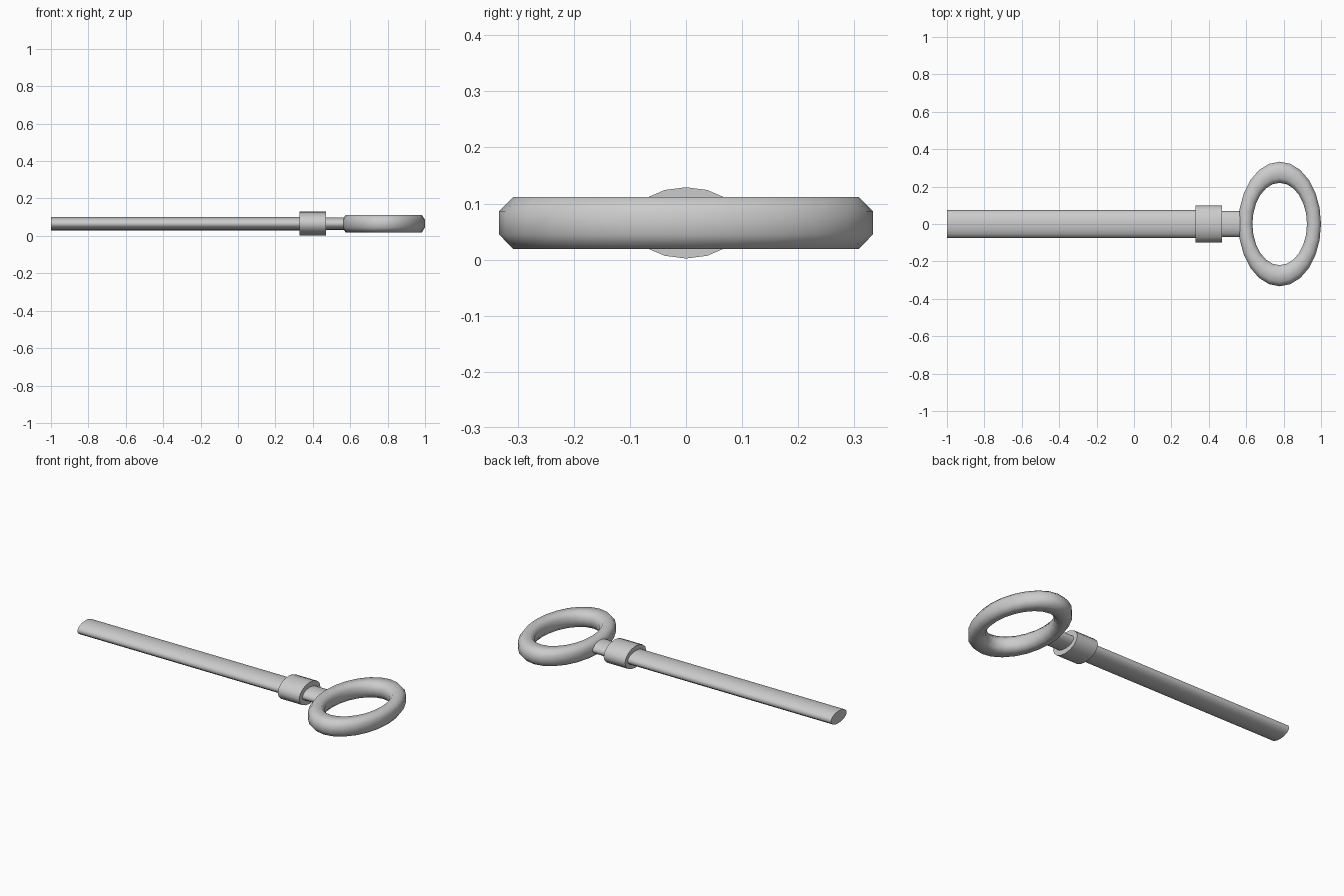
import bpy, math

if "Cube" in bpy.data.objects:
    bpy.data.objects.remove(bpy.data.objects["Cube"])

ZC = 0.0655  # height of the common axis


def rod(name, x0, x1, half_y, half_z, sides=16):
    """Flattened cylinder lying along x."""
    bpy.ops.mesh.primitive_cylinder_add(
        vertices=sides, radius=1, depth=x1 - x0, end_fill_type='NGON',
        location=((x0 + x1) / 2, 0, ZC), rotation=(0, math.pi / 2, 0))
    ob = bpy.context.object
    ob.name = name
    ob.scale = (half_z, half_y, 1)
    bpy.ops.object.transform_apply(location=False, rotation=True, scale=True)
    bpy.ops.object.shade_smooth_by_angle(angle=math.radians(50))
    return ob


# shaft, collar and the short neck leading to the ring
rod("shaft", -1.0, 0.34, 0.074, 0.036)
rod("collar", 0.33, 0.47, 0.099, 0.0635)
rod("neck", 0.46, 0.595, 0.069, 0.034)

# oval ring handle: octagonal section swept round, squeezed along x
section = [(0.333, -0.021), (0.333, 0.021), (0.308, 0.0465), (0.245, 0.0465),
           (0.220, 0.021), (0.220, -0.021), (0.245, -0.0465), (0.308, -0.0465)]
segments, n = 24, len(section)
squeeze = 0.663
verts, faces = [], []
for i in range(segments):
    a = 2 * math.pi * i / segments
    for r, z in section:
        verts.append((r * math.cos(a) * squeeze, r * math.sin(a), z))
    k = (i + 1) % segments
    for j in range(n):
        m = (j + 1) % n
        faces.append((i * n + j, k * n + j, k * n + m, i * n + m))
mesh = bpy.data.meshes.new("ring_handle")
mesh.from_pydata(verts, [], faces)
ring = bpy.data.objects.new("ring_handle", mesh)
ring.location = (0.779, 0, ZC)
bpy.context.collection.objects.link(ring)
bpy.ops.object.select_all(action='DESELECT')
ring.select_set(True)
bpy.context.view_layer.objects.active = ring
bpy.ops.object.shade_smooth_by_angle(angle=math.radians(65))
